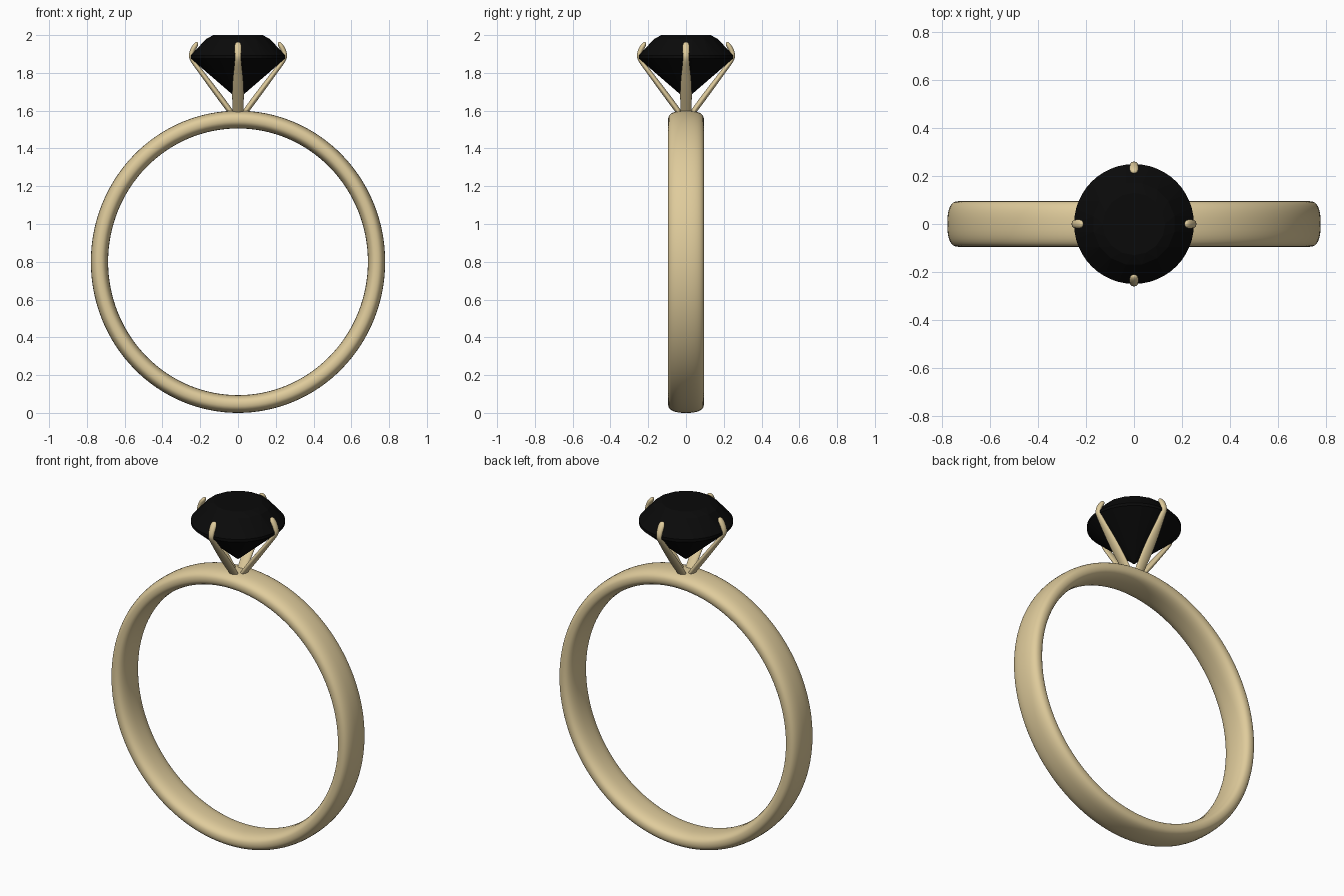
import bpy, bmesh, math
from mathutils import Vector, Matrix

if "Cube" in bpy.data.objects:
    bpy.data.objects.remove(bpy.data.objects["Cube"])


def material(name, rgb):
    m = bpy.data.materials.new(name)
    m.diffuse_color = (*rgb, 1)
    m.use_nodes = True
    m.node_tree.nodes["Principled BSDF"].inputs["Base Color"].default_value = m.diffuse_color
    return m


gold = material("gold", (0.74, 0.60, 0.33))
black = material("black_stone", (0.003, 0.003, 0.003))


def add_object(name, bm, mat, smooth):
    bmesh.ops.recalc_face_normals(bm, faces=bm.faces[:])
    for f in bm.faces:
        f.smooth = smooth
    me = bpy.data.meshes.new(name)
    bm.to_mesh(me)
    bm.free()
    me.materials.append(mat)
    ob = bpy.data.objects.new(name, me)
    bpy.context.collection.objects.link(ob)
    return ob


def loft(bm, loops, closed):
    """Skin a list of point loops; join the ends, or cap them."""
    rings = [[bm.verts.new(p) for p in loop] for loop in loops]
    n = len(rings[0])
    for i in range(len(rings) if closed else len(rings) - 1):
        a, b = rings[i], rings[(i + 1) % len(rings)]
        for j in range(n):
            k = (j + 1) % n
            bm.faces.new((a[j], a[k], b[k], b[j]))
    if not closed:
        bm.faces.new(rings[0])
        bm.faces.new(rings[-1])


def spow(v, e):
    return math.copysign(abs(v) ** e, v)


# Band: soft rounded section swept around a slightly narrow circle
section = []
for j in range(32):
    t = math.tau * j / 32
    section.append((0.047 * spow(math.cos(t), 0.8), 0.095 * spow(math.sin(t), 0.8)))
loops = []
for i in range(128):
    a = math.tau * i / 128
    loops.append([((0.753 + dr) * 0.974 * math.cos(a), y, 0.80 + (0.753 + dr) * math.sin(a))
                  for dr, y in section])
bm = bmesh.new()
loft(bm, loops, True)
add_object("band", bm, gold, True)

# Stone: brilliant cut as the hull of table, crown, girdle and culet points
bm = bmesh.new()
for radius, z, count, shift in ((0.13, 2.0, 16, 0), (0.172, 1.98, 16, 0.5), (0.25, 1.892, 48, 0),
                                (0.25, 1.876, 48, 0), (0.122, 1.765, 16, 0.5)):
    for i in range(count):
        a = math.tau * (i + shift) / count
        bm.verts.new((radius * math.cos(a), radius * math.sin(a), z))
bm.verts.new((0, 0, 1.66))
bmesh.ops.convex_hull(bm, input=bm.verts[:])
add_object("stone", bm, black, False)

# Prong stations: radius, height, half width, half thickness
stations = [(0.015, 1.56, 0.028, 0.014), (0.05, 1.61, 0.030, 0.016), (0.10, 1.677, 0.033, 0.016),
            (0.15, 1.744, 0.031, 0.015), (0.20, 1.811, 0.024, 0.013), (0.243, 1.868, 0.017, 0.013),
            (0.251, 1.890, 0.017, 0.013), (0.241, 1.920, 0.019, 0.014),
            (0.226, 1.945, 0.020, 0.014), (0.218, 1.957, 0.015, 0.010), (0.214, 1.963, 0.006, 0.004)]


def prong_bmesh():
    loops = []
    for i, (r, z, w, t) in enumerate(stations):
        p, q = stations[max(i - 1, 0)], stations[min(i + 1, len(stations) - 1)]
        d = Vector((q[0] - p[0], 0, q[1] - p[1])).normalized()
        normal = Vector((d.z, 0, -d.x))
        loops.append([Vector((r, 0, z)) + normal * t * math.cos(a) + Vector((0, w * math.sin(a), 0))
                      for a in (math.tau * j / 12 for j in range(12))])
    bm = bmesh.new()
    loft(bm, loops, False)
    return bm


# Four claws around the stone
for k, side in enumerate(("right", "back", "left", "front")):
    bm = prong_bmesh()
    bm.transform(Matrix.Rotation(k * math.pi / 2, 4, 'Z'))
    ob = add_object(side + "_prong", bm, gold, True)
    sub = ob.modifiers.new("smooth", 'SUBSURF')
    sub.levels = sub.render_levels = 2
